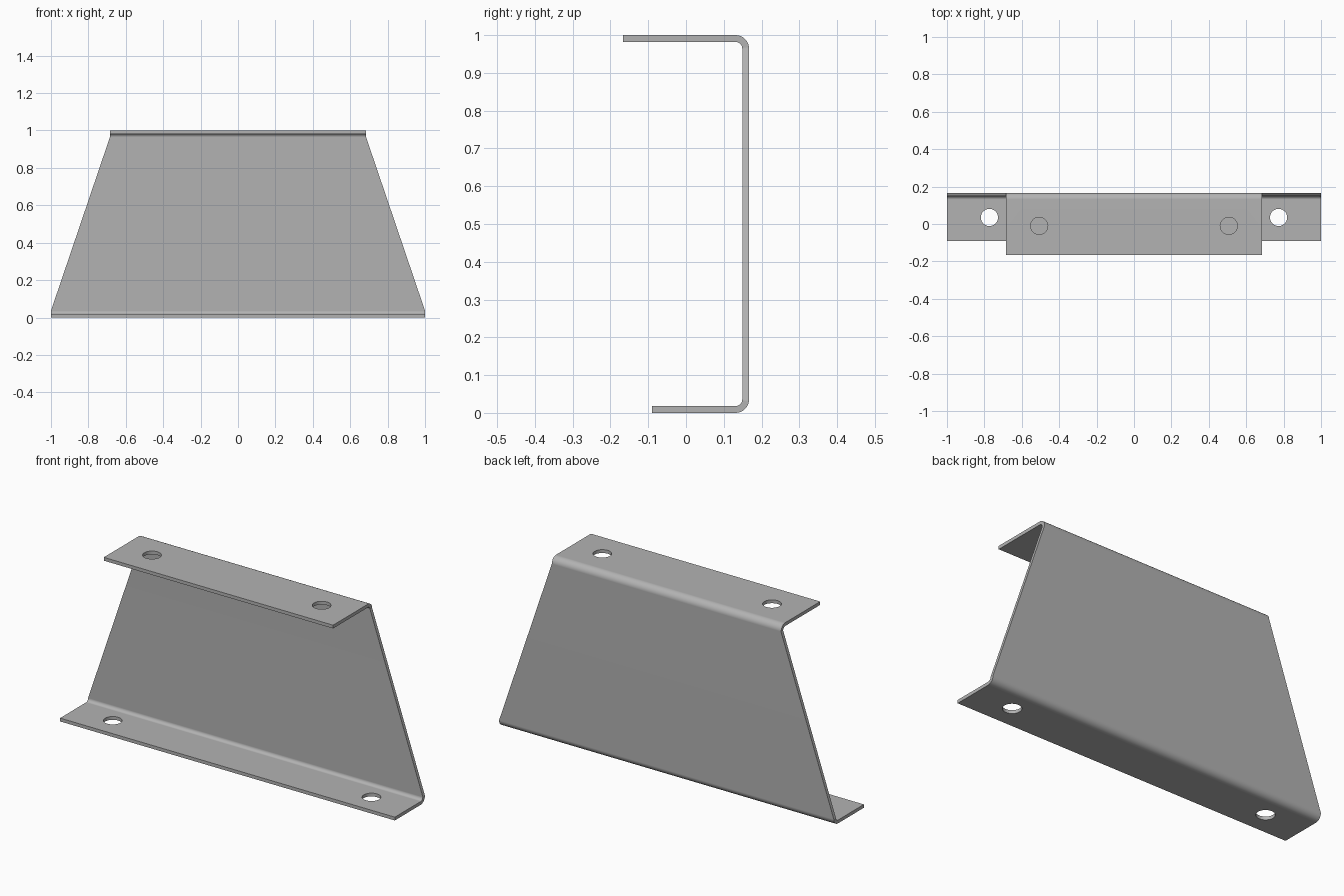
import bpy
import bmesh
from math import sin, cos, pi

cube = bpy.data.objects.get("Cube")
if cube:
    bpy.data.objects.remove(cube, do_unlink=True)

BACK, THICK, BEND, STEPS = 0.167, 0.018, 0.036, 8
HALF_BOTTOM, HALF_TOP = 1.0, 0.685

steel = bpy.data.materials.new("grey_steel")
steel.use_nodes = True
colour = (0.45, 0.45, 0.45, 1)
steel.diffuse_color = colour
steel.node_tree.nodes["Principled BSDF"].inputs["Base Color"].default_value = colour


def bend(centre_z, start):
    """Stations of a quarter bend: half width, outer point, inner point."""
    half = HALF_BOTTOM if centre_z < 0.5 else HALF_TOP
    centre_y = BACK - BEND
    for i in range(STEPS + 1):
        a = start + pi / 2 * i / STEPS
        outer, inner = [(centre_y + r * cos(a), centre_z + r * sin(a))
                        for r in (BEND, BEND - THICK)]
        yield half, outer, inner


# Folded sheet: lower flange, bend, tapered web, bend, upper flange
stations = [(HALF_BOTTOM, (-0.09, 0), (-0.09, THICK))]
stations += bend(BEND, -pi / 2)
stations += bend(1 - BEND, 0)
stations += [(HALF_TOP, (-BACK, 1), (-BACK, 1 - THICK))]

bm = bmesh.new()
rings = []
for half, outer, inner in stations:
    corners = [(-half, *outer), (half, *outer), (half, *inner), (-half, *inner)]
    rings.append([bm.verts.new(c) for c in corners])
for a, b in zip(rings, rings[1:]):
    for i in range(4):
        j = (i + 1) % 4
        bm.faces.new((a[i], a[j], b[j], b[i]))
bm.faces.new(rings[0])
bm.faces.new(rings[-1])
bmesh.ops.recalc_face_normals(bm, faces=bm.faces)
mesh = bpy.data.meshes.new("folded_bracket")
bm.to_mesh(mesh)
bm.free()
mesh.materials.append(steel)
bracket = bpy.data.objects.new("folded_bracket", mesh)
bpy.context.collection.objects.link(bracket)


# Mounting holes, a mirrored pair through each flange
def drill(x, y, z):
    bpy.ops.mesh.primitive_cylinder_add(vertices=40, radius=0.046, depth=0.1,
                                        location=(x, y, z))
    cutter = bpy.context.object
    cutter.name = "hole_cutter"
    cutter.hide_render = True
    cutter.data.materials.append(steel)
    cut = bracket.modifiers.new("hole", 'BOOLEAN')
    cut.operation = 'DIFFERENCE'
    cut.solver = 'EXACT'
    cut.object = cutter
    bpy.context.view_layer.objects.active = bracket
    bpy.ops.object.modifier_apply(modifier=cut.name)
    bpy.data.objects.remove(cutter, do_unlink=True)


for side in (-1, 1):
    drill(side * 0.773, 0.035, THICK / 2)
    drill(side * 0.507, -0.01, 1 - THICK / 2)

# Smooth bends, crisp sheet edges, flat plates
bpy.ops.object.select_all(action='DESELECT')
bracket.select_set(True)
bpy.context.view_layer.objects.active = bracket
bpy.ops.object.shade_smooth_by_angle(angle=pi / 6)
weighted = bracket.modifiers.new("flat_plates", 'WEIGHTED_NORMAL')
weighted.keep_sharp = True
